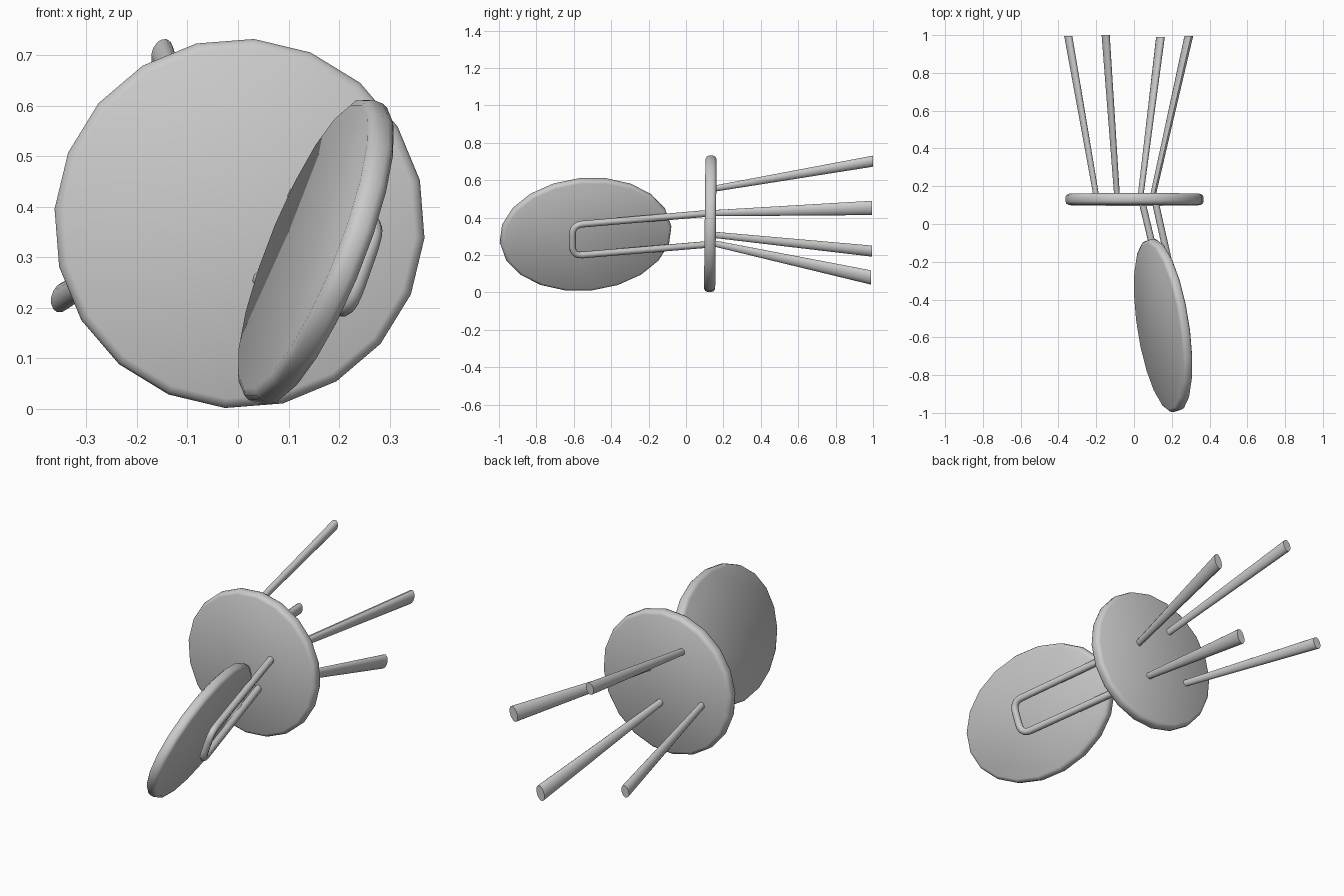
import bpy, bmesh, math
from mathutils import Vector, Matrix

if "Cube" in bpy.data.objects:
    bpy.data.objects.remove(bpy.data.objects["Cube"])


def finish(name, bm, angle=40):
    bmesh.ops.recalc_face_normals(bm, faces=bm.faces)
    me = bpy.data.meshes.new(name)
    bm.to_mesh(me)
    bm.free()
    ob = bpy.data.objects.new(name, me)
    bpy.context.collection.objects.link(ob)
    bpy.ops.object.select_all(action='DESELECT')
    ob.select_set(True)
    bpy.context.view_layer.objects.active = ob
    bpy.ops.object.shade_smooth_by_angle(angle=math.radians(angle))
    return ob


def skin(name, rings):
    """Bridge a list of equal point rings and cap both ends."""
    bm = bmesh.new()
    vs = [[bm.verts.new(p) for p in r] for r in rings]
    n = len(vs[0])
    for a, b in zip(vs, vs[1:]):
        for i in range(n):
            j = (i + 1) % n
            bm.faces.new((a[i], a[j], b[j], b[i]))
    bm.faces.new(vs[0])
    bm.faces.new(vs[-1])
    return finish(name, bm)


def ellipse(c, u, v, n, start=0.0):
    return [c + u * math.cos(start + 2 * math.pi * i / n)
            + v * math.sin(start + 2 * math.pi * i / n) for i in range(n)]


def pad(name, c, u, v, half, start):
    """20-sided disc with softened rim; u and v are its half-axes."""
    n = u.cross(v).normalized()
    rings = []
    for inset, h in ((.018, -1), (.005, -.75), (0, -.35), (0, .35), (.005, .75), (.018, 1)):
        rings.append(ellipse(c + n * half * h, u - u.normalized() * inset,
                             v - v.normalized() * inset, 20, start))
    return skin(name, rings)


# round seat, facing -y
pad("seat", Vector((.003, .130, .367)), Vector((.367, 0, 0)),
    Vector((0, .004, .366)), .030, math.radians(-4.5))

# oval backrest, tilted
nrm = Vector((.917, .151, -.367)).normalized()
long_axis = Vector((-.065, .455, .025))
long_axis = (long_axis - nrm * long_axis.dot(nrm)).normalized()
short_axis = nrm.cross(long_axis)
pad("backrest", Vector((.154, -.537, .311)), long_axis * .464,
    short_axis * .322, .028, math.radians(4))

# bent rod joining the seat to the backrest
cu = bpy.data.curves.new("back_support_rod", 'CURVE')
cu.dimensions = '3D'
cu.bevel_depth = .018
cu.bevel_resolution = 2
cu.use_fill_caps = True
top_a, top_b = Vector((.112, .12, .423)), Vector((.275, -.607, .361))
low_a, low_b = Vector((.042, .12, .257)), Vector((.217, -.607, .196))
path = [top_a]
for prev, corner, nxt in ((top_a, top_b, low_b), (top_b, low_b, low_a)):
    p = corner + (prev - corner).normalized() * .055
    q = corner + (nxt - corner).normalized() * .055
    for k in range(6):
        t = k / 5
        path.append(p * (1 - t) ** 2 + corner * 2 * t * (1 - t) + q * t * t)
path.append(low_a)
sp = cu.splines.new('POLY')
sp.points.add(len(path) - 1)
for pt, co in zip(sp.points, path):
    pt.co = (*co, 1)
sp.use_smooth = True
bpy.context.collection.objects.link(bpy.data.objects.new("back_support_rod", cu))

# splayed legs, widening towards the feet: start, end, foot half-height
legs = [((-.09, .15, .555), (-.15, 1.0, .702), .031),
        ((-.20, .15, .308), (-.348, .995, .221), .031),
        ((.035, .15, .262), (.14, .99, .080), .040),
        ((.10, .15, .424), (.29, .995, .452), .040)]
major = Vector((.30, 0, .95)).normalized()
minor = Vector((.95, 0, -.30)).normalized()
for i, (a, b, hz) in enumerate(legs):
    skin("leg_%d" % (i + 1), [
        ellipse(Vector(a), major * .017, minor * .015, 14),
        ellipse(Vector(b), major * hz, minor * .021, 14)])
